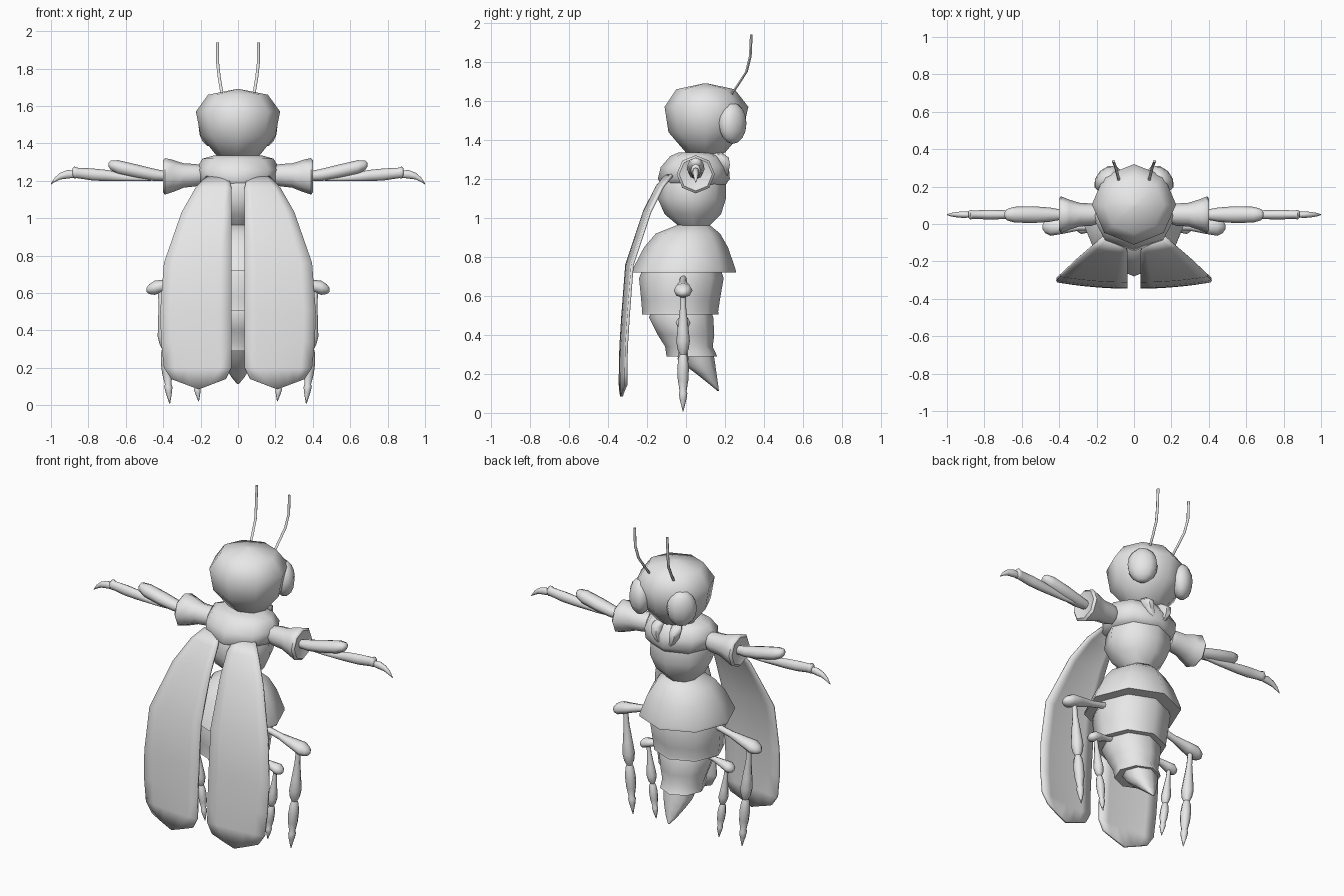
import bpy, bmesh, math
from mathutils import Matrix

shell = bpy.data.materials.new("light grey")
shell.diffuse_color = (0.8, 0.8, 0.8, 1)


def finish(name, bm, mirror=False, thickness=0, angle=60):
    bmesh.ops.recalc_face_normals(bm, faces=bm.faces)
    me = bpy.data.meshes.new(name)
    bm.to_mesh(me)
    bm.free()
    me.materials.append(shell)
    ob = bpy.data.objects.new(name, me)
    bpy.context.collection.objects.link(ob)
    bpy.ops.object.select_all(action='DESELECT')
    ob.select_set(True)
    bpy.context.view_layer.objects.active = ob
    bpy.ops.object.shade_smooth_by_angle(angle=math.radians(angle))
    if thickness:
        s = ob.modifiers.new("thickness", 'SOLIDIFY')
        s.thickness = thickness
        s.offset = 0
    if mirror:
        m = ob.modifiers.new("mirror", 'MIRROR')
        m.use_mirror_merge = False
    return ob


def loft(name, rings, axis='z', segs=8, mirror=False):
    """Skin rings (x, y, z, radius_a, radius_b) stacked along one axis."""
    bm = bmesh.new()
    loops = []
    for x, y, z, ra, rb in rings:
        loop = []
        for i in range(segs):
            a = math.tau * i / segs
            u, v = ra * math.cos(a), rb * math.sin(a)
            loop.append(bm.verts.new((x + u, y + v, z) if axis == 'z' else (x, y + u, z + v)))
        loops.append(loop)
    for p, q in zip(loops, loops[1:]):
        for i in range(segs):
            j = (i + 1) % segs
            bm.faces.new((p[i], p[j], q[j], q[i]))
    bm.faces.new(loops[0])
    bm.faces.new(loops[-1])
    return finish(name, bm, mirror)


def body(name, rows):
    """Body part from rows (z, centre y, radius x, radius y)."""
    return loft(name, [(0, cy, z, rx, ry) for z, cy, rx, ry in rows])


# Head, thorax and collar
body("head", [(1.69, .1, .01, .01), (1.66, .1, .16, .15), (1.57, .105, .225, .215),
              (1.44, .1, .2, .19), (1.335, .1, .115, .1), (1.32, .1, .06, .06)])
body("thorax", [(1.3, .05, .13, .12), (1.2, .035, .18, .17), (1.1, .03, .19, .175),
                (1.02, .035, .15, .145), (.965, .04, .09, .085), (.93, .04, .06, .06)])
body("collar", [(1.335, .05, .13, .09), (1.318, .05, .19, .13), (1.26, .045, .225, .175),
                (1.2, .04, .215, .185), (1.165, .04, .17, .16)])

# Overlapping abdomen segments and bent tail
body("abdomen_upper", [(.965, .04, .08, .08), (.92, .01, .165, .165), (.85, 0, .215, .215),
                       (.735, -.01, .265, .265), (.72, -.012, .265, .268), (.72, -.015, .2, .2)])
body("abdomen_middle", [(.74, -.022, .2, .2), (.69, -.024, .215, .217), (.58, -.028, .205, .202),
                        (.52, -.03, .197, .195), (.505, -.03, .197, .197), (.505, -.03, .15, .15)])
body("abdomen_lower", [(.53, -.025, .15, .15), (.49, -.025, .163, .165), (.4, .0, .14, .145),
                       (.34, .015, .125, .122), (.29, .03, .125, .13), (.29, .03, .09, .09)])
body("tail", [(.31, .04, .1, .1), (.25, .068, .09, .082), (.2, .105, .065, .052),
              (.15, .14, .035, .024), (.113, .165, .005, .004)])

# Eyes
bm = bmesh.new()
bmesh.ops.create_uvsphere(bm, u_segments=10, v_segments=8, radius=1, matrix=(
    Matrix.Translation((.14, .24, 1.485)) @ Matrix.Rotation(-math.pi / 4, 4, 'Z')
    @ Matrix.Diagonal((.085, .06, .105, 1))))
finish("eyes", bm, mirror=True)

# Antennae and mandibles
loft("antennae", [(x, y, z, .008, .008) for x, y, z in
                  ((.08, .23, 1.63), (.088, .265, 1.68), (.1, .31, 1.75),
                   (.109, .33, 1.83), (.109, .335, 1.94))], segs=6, mirror=True)
loft("mandibles", [(.05, .15, 1.34, .025, .03), (.062, .185, 1.31, .035, .04),
                   (.06, .195, 1.27, .03, .035), (.045, .2, 1.23, .018, .02),
                   (.025, .2, 1.2, .004, .004)], segs=6, mirror=True)

# Arms: flared shoulder, rounded upper arm, forearm and claw


def arm(name, rows):
    loft(name, [(x, .05, z, ry, rz) for x, z, ry, rz in rows], 'x', 8, True)


arm("shoulders", [(.2, 1.23, .05, .055), (.23, 1.23, .06, .06), (.29, 1.228, .063, .065),
                  (.345, 1.226, .08, .085), (.39, 1.224, .098, .098), (.402, 1.224, .085, .085),
                  (.39, 1.224, .05, .05)])
arm("upper_arms", [(.38, 1.225, .025, .025), (.45, 1.232, .038, .033), (.54, 1.25, .045, .037),
                   (.64, 1.272, .042, .038), (.68, 1.283, .03, .026), (.692, 1.286, .012, .01)])
arm("forearms", [(.4, 1.21, .008, .008), (.55, 1.212, .015, .014), (.7, 1.228, .024, .03),
                 (.78, 1.234, .026, .032), (.86, 1.242, .022, .028), (.875, 1.245, .026, .032),
                 (.885, 1.245, .018, .022)])
arm("claws", [(.87, 1.235, .014, .018), (.91, 1.235, .018, .023), (.95, 1.225, .014, .018),
              (.98, 1.205, .009, .012), (1.0, 1.183, .002, .003)])


# Hanging legs: thigh reaching outwards, then shin and pointed foot
def leg(name, x0, x1, z0, z1, xf, zf, s):
    w = x1 - x0
    loft(name + "_thighs", [(x0 + w * t, -.015, z0 + (z1 - z0) * t, ry * s, rz * s)
                            for t, ry, rz in ((0, .018, .018), (.35, .02, .02), (.65, .038, .03),
                                              (.85, .048, .038), (.95, .034, .026), (1, .01, .01))],
         'x', 8, True)
    xk = x0 + w * .75

    def part(suffix, rows):
        loft(name + suffix, [(xk + (xf - xk) * t, -.015, z1 + (zf - z1) * t, r * s, r * s)
                             for t, r in rows], 'z', 8, True)
    part("_shins", ((0, .014), (.13, .016), (.3, .028), (.41, .035), (.48, .028), (.53, .014)))
    part("_feet", ((.5, .012), (.55, .024), (.64, .03), (.74, .027), (.83, .017),
                   (.85, .022), (.9, .017), (1, .002)))


leg("outer", .19, .49, .69, .617, .365, .008, 1)
leg("inner", .12, .31, .5, .455, .21, .02, .8)

# Wing cases: gently curved thin shells with rounded tips
rows = [(1.22, .05, .17, -.1), (1.16, .035, .225, -.15), (1.03, .035, .3, -.215),
        (.76, .035, .395, -.305), (.5, .035, .415, -.325), (.34, .035, .41, -.335),
        (.2, .035, .395, -.338), (.14, .065, .355, -.338)]
cols = 6
bm = bmesh.new()
grid = []
for k, (z, xi, xo, y) in enumerate(rows):
    line = []
    for c in range(cols + 1):
        t = c / cols
        sag = .055 * (1 - abs(2 * t - 1)) if k == len(rows) - 1 else 0
        line.append(bm.verts.new((xi + (xo - xi) * t, y + .03 * t * t, z - sag)))
    grid.append(line)
for p, q in zip(grid, grid[1:]):
    for c in range(cols):
        bm.faces.new((p[c], p[c + 1], q[c + 1], q[c]))
finish("wing_cases", bm, mirror=True, thickness=.014)
